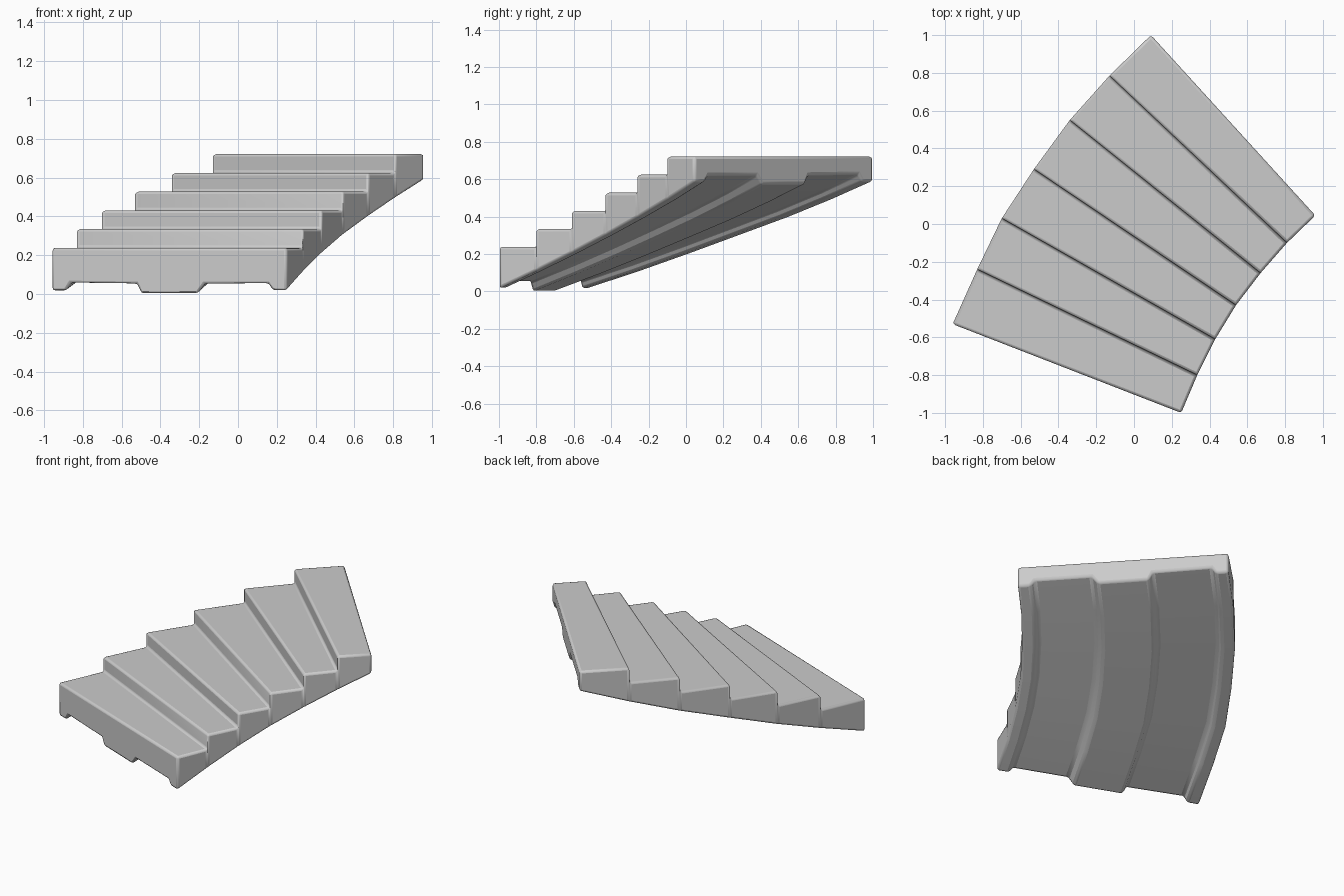
import bpy
import bmesh
import math
from mathutils import Vector

cube = bpy.data.objects.get("Cube")
if cube:
    bpy.data.objects.remove(cube, do_unlink=True)

stone = bpy.data.materials.new("grey_stone")
stone.use_nodes = True
stone.diffuse_color = (0.6, 0.6, 0.6, 1)
bsdf = stone.node_tree.nodes["Principled BSDF"]
bsdf.inputs["Base Color"].default_value = stone.diffuse_color
bsdf.inputs["Roughness"].default_value = 0.8

# Riser lines in plan: outer end, inner end
RISERS = [((-0.96, -0.53), (0.25, -1.0)), ((-0.83, -0.24), (0.335, -0.80)),
          ((-0.70, 0.03), (0.43, -0.61)), ((-0.53, 0.29), (0.54, -0.43)),
          ((-0.34, 0.55), (0.67, -0.26)), ((-0.13, 0.785), (0.81, -0.10)),
          ((0.09, 1.0), (0.96, 0.045))]
FIRST_TOP, RISE, SLOPE = 0.238, 0.0966, 0.0955

# Underside profile across the flight: fraction of width, height above soffit line
SOFFIT = [(0, 0.015), (0.06, 0.015), (0.08, 0.055), (0.36, 0.05), (0.38, 0.0),
          (0.62, 0.0), (0.65, 0.05), (0.92, 0.05), (0.94, 0.015), (1, 0.015)]


def section(bm, line, top):
    """Closed cross-section of the flight at a riser line."""
    a, b = (Vector(p) for p in RISERS[line])
    base = line * SLOPE
    pts = [(u, base + h) for u, h in SOFFIT] + [(1, top), (0, top)]
    return [bm.verts.new((*a.lerp(b, u), z)) for u, z in pts]


# Curved stair flight with three beams underneath
bm = bmesh.new()
rings = []
for step in range(len(RISERS) - 1):
    top = FIRST_TOP + step * RISE
    rings += [section(bm, step, top), section(bm, step + 1, top)]
for r, s in zip(rings, rings[1:]):
    for k in range(len(r)):
        n = (k + 1) % len(r)
        bm.faces.new((r[k], r[n], s[n], s[k]))
bm.faces.new(rings[0])
bm.faces.new(rings[-1])
bmesh.ops.remove_doubles(bm, verts=bm.verts, dist=0.0005)
bmesh.ops.recalc_face_normals(bm, faces=bm.faces)

mesh = bpy.data.meshes.new("stair_flight")
bm.to_mesh(mesh)
bm.free()
mesh.materials.append(stone)
flight = bpy.data.objects.new("stair_flight", mesh)
bpy.context.collection.objects.link(flight)

# Worn, rounded edges
bevel = flight.modifiers.new("worn_edges", "BEVEL")
bevel.width = 0.014
bevel.segments = 2
bevel.limit_method = "ANGLE"
bevel.angle_limit = math.radians(35)

bpy.context.view_layer.objects.active = flight
flight.select_set(True)
bpy.ops.object.shade_smooth_by_angle(angle=math.radians(40))
